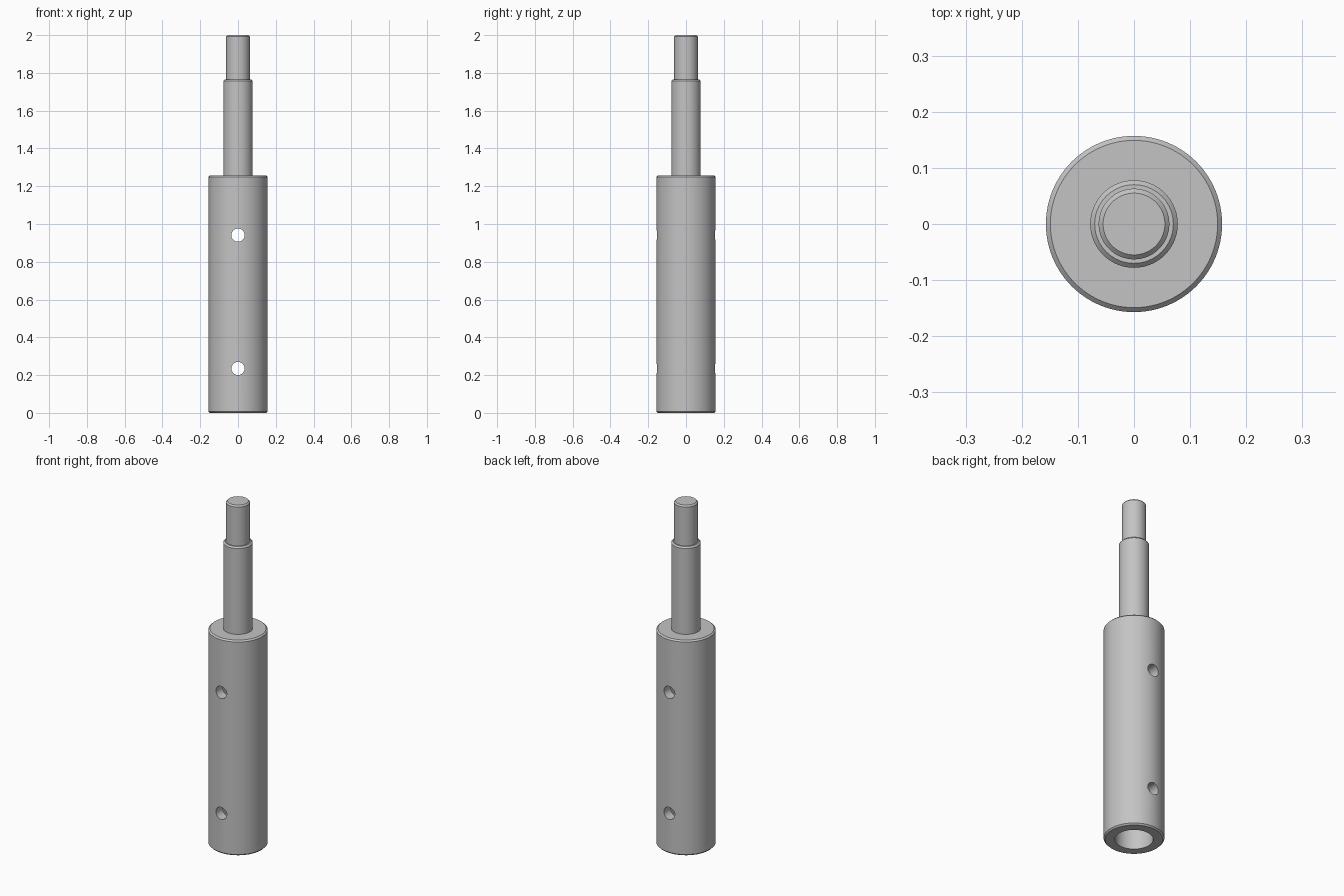
import bpy, bmesh, math

old = bpy.data.objects.get("Cube")
if old:
    bpy.data.objects.remove(old, do_unlink=True)

SIDES = 96
CHAMFER = 0.008
BODY_R, NECK_R, TIP_R, BORE_R = 0.157, 0.078, 0.063, 0.099
BODY_TOP, NECK_TOP, TIP_TOP, BORE_TOP = 1.256, 1.765, 2.0, 1.1

steel = bpy.data.materials.new("plain_grey_steel")
steel.use_nodes = True
grey = (0.55, 0.55, 0.55, 1)
steel.diffuse_color = grey
steel.node_tree.nodes["Principled BSDF"].inputs["Base Color"].default_value = grey


def lathe(name, profile):
    """Turn a (radius, height) profile around z; it starts and ends on the axis."""
    bm = bmesh.new()
    verts = [bm.verts.new((r, 0, z)) for r, z in profile]
    edges = [bm.edges.new(pair) for pair in zip(verts, verts[1:])]
    bmesh.ops.spin(bm, geom=verts + edges, cent=(0, 0, 0), axis=(0, 0, 1),
                   angle=math.tau, steps=SIDES)
    bmesh.ops.remove_doubles(bm, verts=bm.verts, dist=1e-5)
    bmesh.ops.recalc_face_normals(bm, faces=bm.faces)
    mesh = bpy.data.meshes.new(name)
    bm.to_mesh(mesh)
    bm.free()
    obj = bpy.data.objects.new(name, mesh)
    bpy.context.collection.objects.link(obj)
    mesh.materials.append(steel)
    return obj


def chamfered(radius, top):
    """Wall end and chamfer at the top of a step."""
    return [(radius, top - CHAMFER), (radius - CHAMFER, top)]


# Stepped shaft with a blind bore in its underside
shaft = lathe("stepped_shaft",
              [(0, BORE_TOP), (BORE_R, BORE_TOP), (BORE_R, 0),
               (BODY_R - CHAMFER, 0), (BODY_R, CHAMFER)]
              + chamfered(BODY_R, BODY_TOP)
              + [(NECK_R, BODY_TOP)] + chamfered(NECK_R, NECK_TOP)
              + [(TIP_R, NECK_TOP)] + chamfered(TIP_R, TIP_TOP)
              + [(0, TIP_TOP)])

# Cross holes, drilled front to back
for z in (0.235, 0.941):
    bpy.ops.mesh.primitive_cylinder_add(vertices=40, radius=0.035, depth=0.6,
                                        location=(0, 0, z),
                                        rotation=(math.pi / 2, 0, 0))
    drill = bpy.context.object
    drill.name = "hole_cutter"
    drill.hide_render = True
    drill.data.materials.append(steel)
    cut = shaft.modifiers.new("cross_hole", 'BOOLEAN')
    cut.operation = 'DIFFERENCE'
    cut.solver = 'EXACT'
    cut.object = drill
    bpy.ops.object.select_all(action='DESELECT')
    shaft.select_set(True)
    bpy.context.view_layer.objects.active = shaft
    bpy.ops.object.modifier_apply(modifier=cut.name)
    bpy.data.objects.remove(drill, do_unlink=True)

# Round walls smooth, steps and chamfers crisp
bpy.ops.object.shade_smooth_by_angle(angle=math.radians(30))
